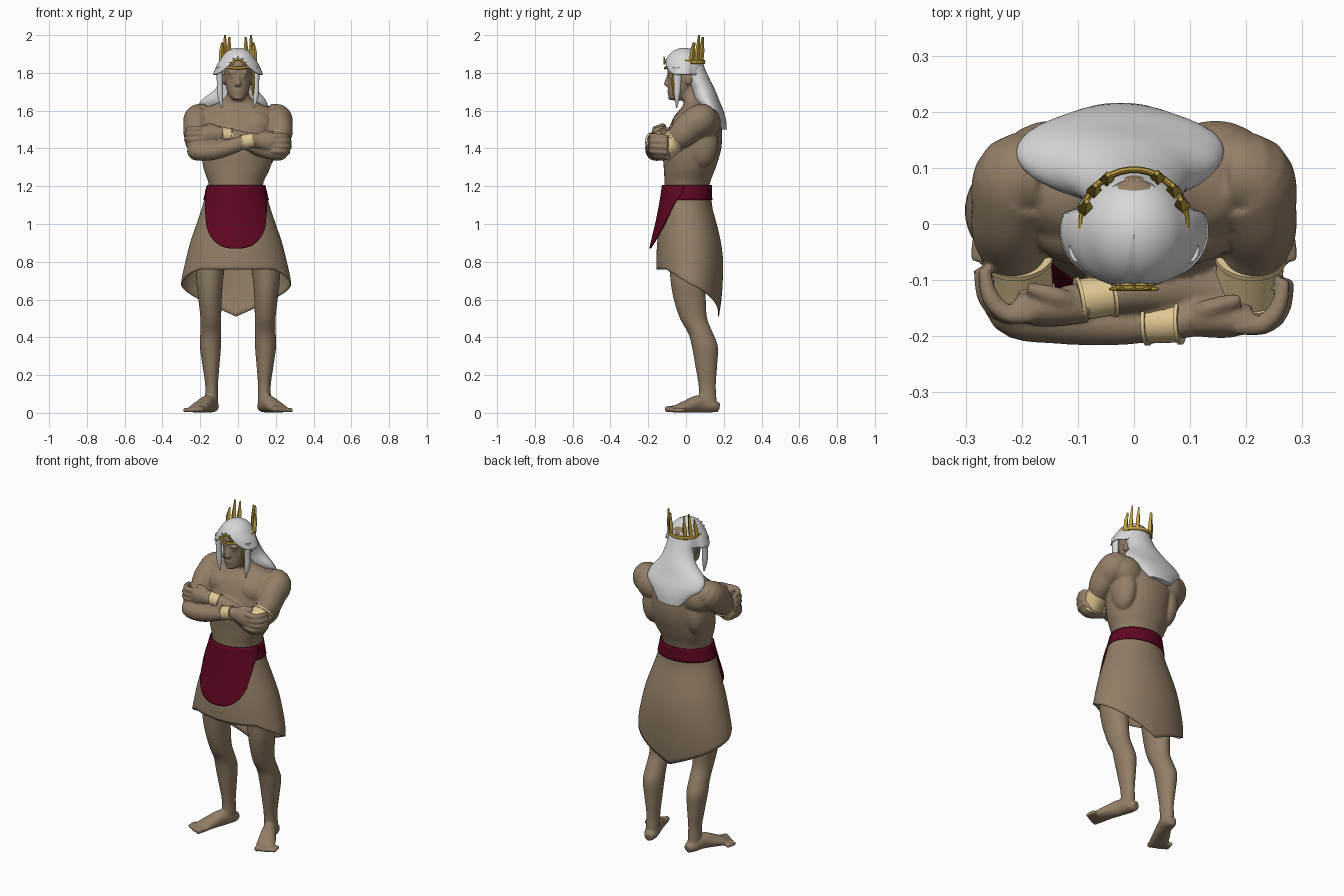
import bpy, bmesh, math
from mathutils import Vector, Matrix

def material(name, rgb):
    m = bpy.data.materials.new(name)
    m.diffuse_color = (*rgb, 1)
    return m

SKIN = material("tan", (0.29, 0.21, 0.135))
RED = material("dark_red", (0.112, 0.002, 0.014))
HAIR = material("silver_white", (0.68, 0.68, 0.69))
GOLD = material("gold", (0.56, 0.37, 0.05))
PALE = material("pale_gold", (0.74, 0.57, 0.29))

def finish(name, bm, mat, angle=45, thick=0):
    bmesh.ops.remove_doubles(bm, verts=bm.verts, dist=1e-5)
    bmesh.ops.recalc_face_normals(bm, faces=bm.faces)
    me = bpy.data.meshes.new(name)
    bm.to_mesh(me)
    bm.free()
    me.materials.append(mat)
    ob = bpy.data.objects.new(name, me)
    bpy.context.collection.objects.link(ob)
    bpy.ops.object.select_all(action='DESELECT')
    ob.select_set(True)
    bpy.context.view_layer.objects.active = ob
    bpy.ops.object.shade_smooth_by_angle(angle=math.radians(angle))
    if thick:
        sol = ob.modifiers.new("thickness", 'SOLIDIFY')
        sol.thickness, sol.offset = thick, 0
    return ob

def spline(rows, steps):
    """Smooth curve through rows of numbers."""
    out = []
    for i in range(len(rows) - 1):
        p = [rows[max(0, min(len(rows) - 1, i + k))] for k in (-1, 0, 1, 2)]
        for j in range(steps):
            t = j / steps
            out.append([b + .5 * t * (c - a + t * (2*a - 5*b + 4*c - d + t * (3*(b - c) + d - a)))
                        for a, b, c, d in zip(*p)])
    return out + [list(rows[-1])]

def loft(bm, rows, flat=False, n=28, steps=5, s=1):
    """Tube through rows (x, y, z, radius a, radius b); s=-1 mirrors in x."""
    rows = spline(rows, steps) if steps > 1 else rows
    rings = []
    for i, (x, y, z, a, b) in enumerate(rows):
        u, v = Vector((1, 0, 0)), Vector((0, 1, 0))
        if not flat:
            t = Vector(rows[min(i + 1, len(rows) - 1)][:3]) - Vector(rows[max(i - 1, 0)][:3])
            u = t.cross(Vector((0, 0, 1))).normalized()
            v = u.cross(t).normalized()
        ring = []
        for k in range(n):
            w = 2 * math.pi * k / n
            p = Vector((x, y, z)) + u * a * math.cos(w) + v * b * math.sin(w)
            ring.append(bm.verts.new((p.x * s, p.y, p.z)))
        rings.append(ring)
    for r, q in zip(rings, rings[1:]):
        for k in range(n):
            bm.faces.new((r[k], r[(k + 1) % n], q[(k + 1) % n], q[k]))
    bm.faces.new(rings[0])
    bm.faces.new(rings[-1])

def ball(bm, pos, size):
    bmesh.ops.create_uvsphere(bm, u_segments=20, v_segments=12, radius=1,
                              matrix=Matrix.Translation(pos) @ Matrix.Diagonal((*size, 1)))

def sheet(bm, fn, nu, nv):
    """Grid surface, fn(u, v) with u and v from 0 to 1."""
    g = [[bm.verts.new(fn(i / nu, j / nv)) for j in range(nv + 1)] for i in range(nu + 1)]
    for i in range(nu):
        for j in range(nv):
            bm.faces.new((g[i][j], g[i + 1][j], g[i + 1][j + 1], g[i][j + 1]))

# Body: torso and neck, head, face
b = bmesh.new()
loft(b, [(-.012, 0, 1.05, .14, .11), (-.012, .005, 1.2, .142, .118), (-.006, .02, 1.3, .178, .138),
         (0, .032, 1.4, .194, .155), (0, .048, 1.5, .205, .142), (0, .06, 1.57, .21, .122),
         (0, .062, 1.61, .185, .092), (0, .055, 1.64, .11, .068), (0, .03, 1.68, .06, .06),
         (0, .01, 1.76, .052, .056)], flat=True, n=40)
loft(b, [(0, -.05, 1.655, .022, .028), (0, -.045, 1.672, .042, .048), (0, -.025, 1.72, .062, .07),
         (0, -.01, 1.78, .07, .087), (0, -.005, 1.84, .073, .094), (0, 0, 1.89, .06, .078),
         (0, 0, 1.915, .03, .04)], flat=True, n=36)
loft(b, [(0, -.088, 1.795, .008, .01), (0, -.098, 1.765, .01, .012), (0, -.1, 1.738, .018, .017),
         (0, -.092, 1.728, .012, .01)], flat=True)
ball(b, (0, -.088, 1.706), (.026, .011, .007))
ball(b, (0, -.086, 1.694), (.022, .012, .007))
ball(b, (0, -.082, 1.668), (.02, .014, .013))
for s in (1, -1):
    ball(b, (s * .03, -.086, 1.802), (.027, .014, .008))
    ball(b, (s * .029, -.084, 1.781), (.015, .011, .007))
    ball(b, (s * .071, .015, 1.765), (.012, .02, .03))
    # Chest, shoulder blade, side of the back
    ball(b, (s * .085, -.005, 1.52), (.1, .07, .08))
    ball(b, (s * .145, .1, 1.535), (.1, .085, .09))
    ball(b, (s * .145, .085, 1.43), (.065, .085, .13))
    # Shoulder and upper arm
    loft(b, [(.15, .085, 1.58, .06, .06), (.2, .08, 1.555, .084, .084), (.218, .02, 1.515, .072, .08),
             (.22, -.02, 1.475, .067, .072), (.213, -.06, 1.44, .054, .06),
             (.205, -.11, 1.397, .05, .054), (.2, -.15, 1.385, .03, .03)], s=s)
    # Leg
    loft(b, [(.1, .02, .98, .09, .1), (.14, .01, .82, .08, .1), (.15, .01, .7, .071, .092),
             (.148, .02, .6, .062, .085), (.144, .04, .5, .055, .072), (.145, .078, .42, .055, .066),
             (.146, .1, .35, .056, .069), (.143, .107, .25, .045, .058), (.14, .112, .15, .034, .046),
             (.14, .115, .08, .035, .046), (.143, .115, .025, .037, .046)], flat=True, s=s)
    # Foot and toes
    loft(b, [(.13, .175, .028, .022, .024), (.138, .14, .036, .038, .034), (.16, .07, .048, .04, .046),
             (.195, 0, .033, .049, .032), (.215, -.045, .022, .052, .022), (.225, -.068, .016, .047, .014)], s=s)
    for i in range(5):
        x, y, r = .186 + .021 * i, -.05 + .011 * i, .018 - .0015 * i
        loft(b, [(x, y, r + .002, r, r), (x + .008, y - .03, r + .003, r, r),
                 (x + .013, y - .06, r, r * .8, r * .8)], n=12, s=s)

# Crossed forearms, the first one in front
loft(b, [(-.215, -.09, 1.39, .045, .045), (-.21, -.145, 1.385, .056, .05), (-.13, -.166, 1.387, .048, .048),
         (-.03, -.176, 1.412, .04, .041), (.05, -.177, 1.44, .031, .034), (.1, -.172, 1.448, .03, .037)])
loft(b, [(.215, -.09, 1.39, .045, .045), (.21, -.135, 1.385, .054, .05), (.13, -.126, 1.402, .048, .048),
         (.03, -.118, 1.448, .04, .041), (-.068, -.13, 1.475, .031, .034), (-.12, -.14, 1.475, .03, .037)])

def hand(s, y, z):
    loft(b, [(.08, y, z, .028, .033), (.13, y, z, .034, .045), (.175, y - .002, z - .006, .032, .05),
             (.21, y + .004, z - .01, .022, .045)], s=s)
    for i in range(4):
        f = z - .052 + .027 * i
        k = .008 * (i in (1, 2))
        loft(b, [(.18, y - .012, f, .017, .015), (.225 + k, y - .012, f - .003, .017, .015),
                 (.256 + k, y + .018, f - .005, .016, .015), (.268 + k, y + .07, f - .008, .011, .012)],
             n=12, s=s)
    loft(b, [(.1, y + .005, z + .02, .016, .016), (.14, y + .02, z + .04, .017, .016),
             (.19, y + .035, z + .04, .011, .011)], n=12, s=s)

hand(1, -.168, 1.44)
hand(-1, -.148, 1.477)
body = finish("body", b, SKIN)
rm = body.modifiers.new("blend", 'REMESH')
rm.mode, rm.voxel_size, rm.use_smooth_shade = 'VOXEL', .0065, True
sm = body.modifiers.new("soften", 'SMOOTH')
sm.factor, sm.iterations = .5, 3

# Skirt profile by height: z, half width, front y, back y
PROFILE = [(1.22, .144, -.118, .13), (1.1, .174, -.13, .135), (1.0, .207, -.14, .16), (.9, .241, -.15, .183),
           (.8, .266, -.155, .194), (.7, .287, -.152, .192), (.6, .29, -.15, .185), (.5, .285, -.15, .17)]
FINE = spline(PROFILE, 8)

def section(z):
    for p, q in zip(FINE, FINE[1:]):
        if p[0] >= z >= q[0]:
            t = (p[0] - z) / (p[0] - q[0])
            return [m + (n - m) * t for m, n in zip(p[1:], q[1:])]
    return FINE[-1][1:] if z < 1 else FINE[0][1:]

def skirt_point(w, z, off=0):
    a, yf, yb = section(z)
    return (-.01 + (a + off) * math.cos(w), (yf + yb) / 2 + ((yb - yf) / 2 + off) * math.sin(w), z)

def skirt(u, v):
    w = 2 * math.pi * u
    a = math.asin(max(-1, min(1, -math.sin(w)))) / (math.pi / 2)
    hem = .76 - .08 * max(0, 1 - a / .5) ** 1.1 if a > 0 else .68 - .17 * (-a) ** 1.2
    return skirt_point(w, 1.2 + (hem - 1.2) * v)

bm = bmesh.new()
sheet(bm, skirt, 80, 28)
finish("skirt", bm, SKIN, 60, .005)

# Waist sash and front apron
bm = bmesh.new()
sheet(bm, lambda u, v: skirt_point(2 * math.pi * u, 1.207 - .08 * v, .004), 64, 6)
finish("waist_sash", bm, RED, 60, .006)

def apron(u, v):
    u = 2 * u - 1
    low = .87 + .2 * (1 - max(0, 1 - abs(u) ** 2.5) ** .4)
    z = 1.2 + (low - 1.2) * v
    a, yf, yb = section(z)
    off = .005 + .034 * ((1.2 - z) / .33) ** 1.6
    x = u * min(.162, a + .004)
    y = (yf + yb) / 2 - ((yb - yf) / 2 + off) * math.sqrt(max(0, 1 - (x / (a + off)) ** 2))
    return (x - .011, y, z)

bm = bmesh.new()
sheet(bm, apron, 48, 28)
finish("apron", bm, RED, 60, .007)

# Armlets and wristbands with raised rims
def band(name, p, q, a, c):
    bm = bmesh.new()
    p, q = Vector(p), Vector(q)
    rows = [(*p.lerp(q, t), a + d, c + d) for t, d in
            ((0, .004), (.1, .004), (.11, 0), (.89, 0), (.9, .004), (1, .004))]
    loft(bm, rows, n=36, steps=1)
    finish(name, bm, PALE, 35)

for s, name in ((1, "armlet_right"), (-1, "armlet_left")):
    band(name, (s * .208, -.055, 1.443), (s * .203, -.128, 1.388), .06, .062)
band("wristband_front", (.02, -.177, 1.432), (.085, -.175, 1.446), .036, .038)
band("wristband_back", (-.035, -.125, 1.467), (-.1, -.136, 1.477), .037, .038)

# Parted hair cap, flaring into two lobes beside the forehead
def cap(u, v):
    w = 2 * math.pi * u
    c = max(0, -math.sin(w))
    low = 1.79 + .085 * c ** 5
    z = low + (1.93 - low) * math.sin(v * math.pi / 2)
    f = math.sqrt(max(0, 1 - (max(0, z - 1.83) / .1) ** 2))
    g = 1 + max(0, 1.875 - z) * (4.2 if math.sin(w) < .3 else 1.5)
    part = .006 * math.exp(-(math.cos(w) / .12) ** 2) * (c > 0)
    return (.096 * f * g * math.cos(w), -.012 + .101 * f * math.sin(w), z - part * f)

bm = bmesh.new()
sheet(bm, cap, 64, 16)
finish("hair_cap", bm, HAIR, 60, .006)

# Long back hair and front locks
bm = bmesh.new()
loft(bm, [(0, .02, 1.885, .06, .06), (0, .035, 1.83, .08, .063), (0, .062, 1.77, .088, .062),
          (-.01, .09, 1.71, .115, .064), (-.024, .112, 1.65, .175, .066), (-.024, .14, 1.6, .18, .059),
          (-.024, .168, 1.55, .125, .044), (-.024, .194, 1.5, .075, .022)], flat=True, n=44)
finish("back_hair", bm, HAIR, 60)
for s, name in ((1, "lock_right"), (-1, "lock_left")):
    bm = bmesh.new()
    loft(bm, [(.098, -.045, 1.83, .018, .024), (.096, -.045, 1.75, .016, .02), (.094, -.047, 1.68, .015, .015),
              (.086, -.05, 1.615, .003, .003)], flat=True, n=12, s=s)
    finish(name, bm, HAIR, 60)

# Crown: rear band with tall tapering spikes
bm = bmesh.new()
arc = [math.radians(-5 + 10 * i) for i in range(20)]
loft(bm, [(.094 * math.cos(w), .097 * math.sin(w), 1.858, .006, .012) for w in arc], n=8, steps=1)
for deg, top in ((18, 1.96), (38, 2.0), (62, 1.99), (122, 1.99), (142, 2.0), (165, 1.96)):
    x, y = math.cos(math.radians(deg)), math.sin(math.radians(deg))
    loft(bm, [(.092 * x, .09 * y, 1.85, .012, .011), (.09 * x, .086 * y + .008, 1.91, .014, .013),
              (.087 * x, .08 * y + .02, top, .005, .005)], flat=True, n=4, steps=1)
finish("crown", bm, GOLD, 25)

# Forehead diadem with a rayed half ring, and a hanging ear ornament
bm = bmesh.new()
loft(bm, [(-.062, -.094, 1.832, .006, .007), (0, -.112, 1.826, .006, .008), (.062, -.094, 1.832, .006, .007)], n=8)
loft(bm, [(.03 * math.cos(w), -.114, 1.842 + .03 * math.sin(w), .005, .006)
          for w in [math.pi * (.03 + .94 * i / 12) for i in range(13)]], n=8, steps=1)
for i in range(5):
    w = math.pi * (i + .5) / 5
    x, z = math.cos(w), math.sin(w)
    loft(bm, [(.032 * x, -.115, 1.842 + .032 * z, .005, .005),
              (.046 * x, -.116, 1.842 + .046 * z, .002, .002)], n=6, steps=1)
finish("diadem", bm, GOLD, 40)
bm = bmesh.new()
loft(bm, [(.082, -.068, 1.81, .006, .006), (.08, -.068, 1.74, .008, .008), (.078, -.066, 1.68, .004, .004)],
     flat=True, n=8)
finish("ear_ornament", bm, GOLD, 40)
